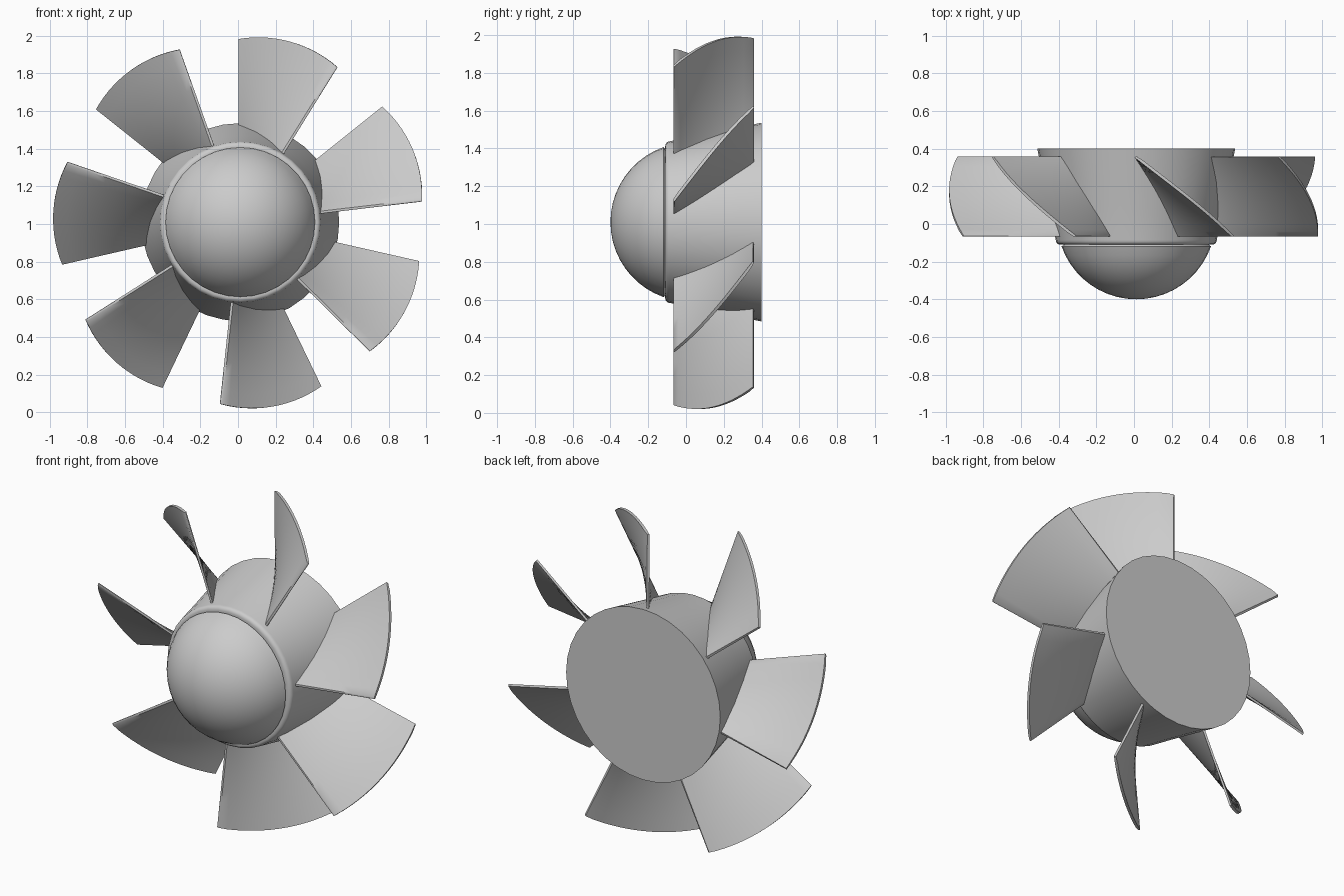
import bpy, bmesh, math

if "Cube" in bpy.data.objects:
    bpy.data.objects.remove(bpy.data.objects["Cube"])

CX, CZ = 0.012, 1.01          # rotor axis, running along y
grey = bpy.data.materials.new("plain grey")
grey.diffuse_color = (0.6, 0.6, 0.6, 1)
grey.use_nodes = True
grey.node_tree.nodes["Principled BSDF"].inputs["Base Color"].default_value = grey.diffuse_color


def finish(name, bm, angle=35):
    bmesh.ops.recalc_face_normals(bm, faces=bm.faces)
    me = bpy.data.meshes.new(name)
    bm.to_mesh(me)
    bm.free()
    me.materials.append(grey)
    ob = bpy.data.objects.new(name, me)
    bpy.context.collection.objects.link(ob)
    bpy.ops.object.select_all(action='DESELECT')
    ob.select_set(True)
    bpy.context.view_layer.objects.active = ob
    bpy.ops.object.shade_smooth_by_angle(angle=math.radians(angle))
    return ob


def polar(r, a, y):
    return (CX + r * math.cos(a), y, CZ + r * math.sin(a))


def lathe(name, profile, sides=36):
    """Revolve (radius, y) points about the rotor axis; close both ends."""
    bm = bmesh.new()
    rings = []
    for r, y in profile:
        if r == 0:
            rings.append([bm.verts.new((CX, y, CZ))] * sides)
        else:
            rings.append([bm.verts.new(polar(r, math.tau * i / sides, y)) for i in range(sides)])
    for a, b in zip(rings, rings[1:]):
        for i in range(sides):
            j = (i + 1) % sides
            bm.faces.new(list(dict.fromkeys((a[i], a[j], b[j], b[i]))))
    for ring in (rings[0], rings[-1]):
        if ring[0] is not ring[1]:
            bm.faces.new(ring)
    return finish(name, bm)


# domed nose: a spherical cap
R, Y0 = 0.421, 0.021
rim = math.asin(0.397 / R)
lathe("nose_cap", [(R * math.sin(rim * i / 10), Y0 - R * math.cos(rim * i / 10))
                   for i in range(11)] + [(0.385, -0.108)])

# flared hub with a rounded front lip and flat back
lip = [(0.403 + 0.025 * math.sin(i * math.pi / 10), -0.085 - 0.025 * math.cos(i * math.pi / 10))
       for i in range(6)]
lathe("hub", [(0.38, -0.11)] + lip + [(0.46, 0.08), (0.493, 0.24), (0.526, 0.40)])

# twisted blades: helical sheets with rounded leading edge and domed tip
YF, YB, HALF = -0.065, 0.36, 0.008
SWEEP = math.radians(32)
N, ROWS = 14, 8
section = [(i / N, HALF) for i in range(N + 1)]
section += [(i / N, -HALF) for i in range(N, -1, -1)]
section += [(-0.008, -HALF * 0.6), (-0.011, 0), (-0.008, HALF * 0.6)]


def blade(k):
    start = math.radians(58.3) - k * math.tau / 7
    bm = bmesh.new()
    rows = []
    for j in range(ROWS + 1):
        row = []
        for t, h in section:
            tip = 0.995 - 0.022 * (2 * t - 1) ** 2
            r = 0.37 + (tip - 0.37) * j / ROWS
            run, rise = r * SWEEP, YB - YF
            length = math.hypot(run, rise)
            a = start + SWEEP * t - h * rise / length / r
            y = YF + rise * t + h * run / length
            row.append(bm.verts.new(polar(r, a, min(max(y, YF - 0.002), YB))))
        rows.append(row)
    n = len(section)
    for a, b in zip(rows, rows[1:]):
        for i in range(n):
            bm.faces.new((a[i], a[(i + 1) % n], b[(i + 1) % n], b[i]))
    # root and tip strips between the two skins
    for row in (rows[0], rows[-1]):
        for i in range(N):
            bm.faces.new((row[i], row[i + 1], row[2 * N - i], row[2 * N + 1 - i]))
        bm.faces.new([row[0], row[2 * N + 1]] + row[2 * N + 2:])
    finish(f"blade_{k + 1}", bm, 40)


for k in range(7):
    blade(k)
